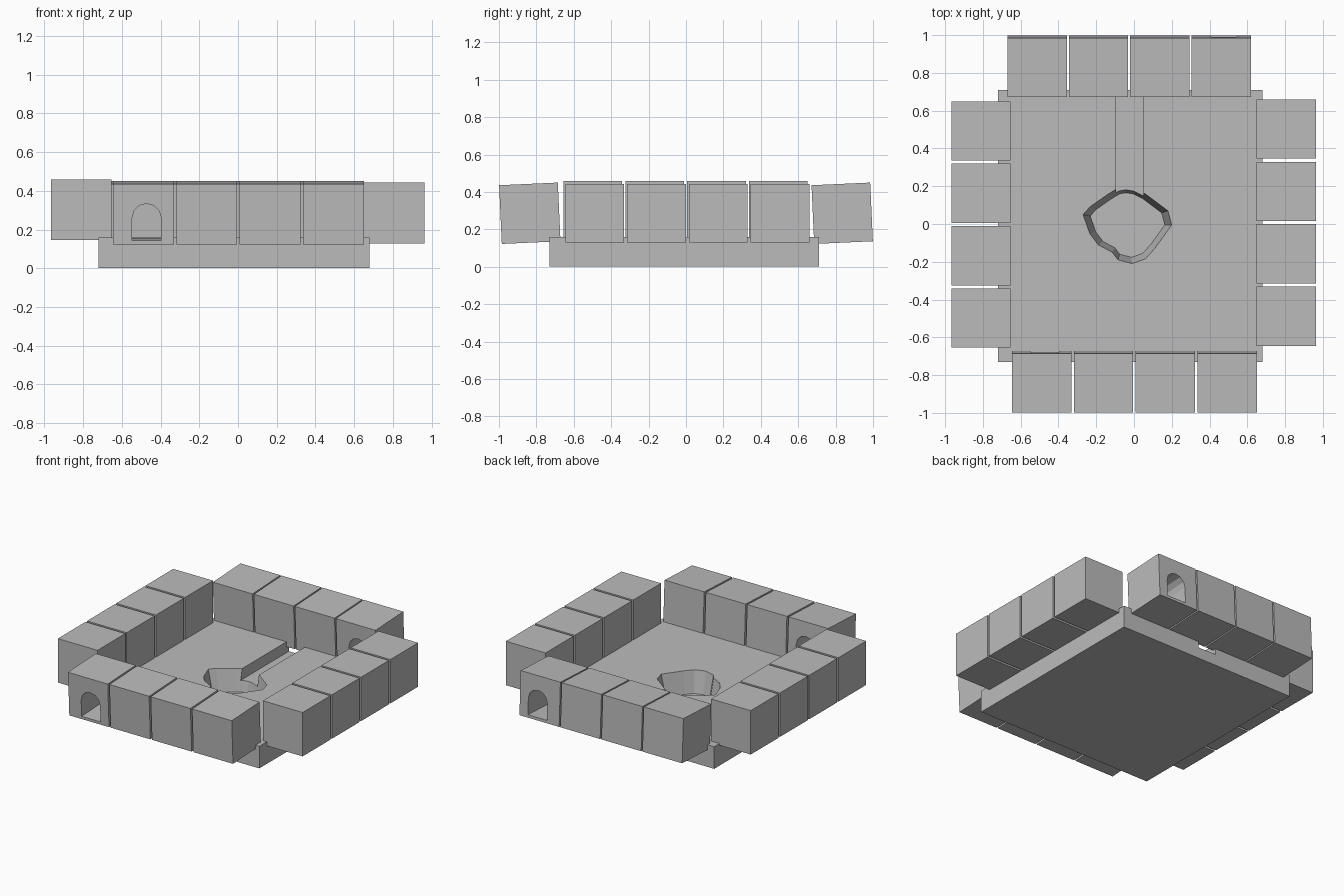
import bpy, bmesh, math
from mathutils import Matrix, Vector

cube = bpy.data.objects.get("Cube")
if cube:
    bpy.data.objects.remove(cube)

stone = bpy.data.materials.new("grey stone")
stone.use_nodes = True
GREY = (0.5, 0.5, 0.5, 1)
stone.diffuse_color = GREY
stone.node_tree.nodes["Principled BSDF"].inputs["Base Color"].default_value = GREY


def finish(name, bm):
    bmesh.ops.recalc_face_normals(bm, faces=bm.faces)
    mesh = bpy.data.meshes.new(name)
    bm.to_mesh(mesh)
    bm.free()
    mesh.materials.append(stone)
    ob = bpy.data.objects.new(name, mesh)
    bpy.context.scene.collection.objects.link(ob)
    return ob


def box(name, lo, hi):
    lo, hi = Vector(lo), Vector(hi)
    bm = bmesh.new()
    bmesh.ops.create_cube(bm, size=1, matrix=Matrix.Translation((lo + hi) / 2) @ Matrix.Diagonal((*(hi - lo), 1)))
    return finish(name, bm)


def loft(name, ring_a, ring_b):
    bm = bmesh.new()
    a = [bm.verts.new(p) for p in ring_a]
    b = [bm.verts.new(p) for p in ring_b]
    bm.faces.new(a)
    bm.faces.new(b)
    for i in range(len(a)):
        j = (i + 1) % len(a)
        bm.faces.new((a[i], a[j], b[j], b[i]))
    return finish(name, bm)


def cut(ob, cutter):
    mod = ob.modifiers.new("cut", 'BOOLEAN')
    mod.operation, mod.solver, mod.object = 'DIFFERENCE', 'EXACT', cutter
    bpy.context.view_layer.update()
    result = bpy.data.meshes.new_from_object(ob.evaluated_get(bpy.context.evaluated_depsgraph_get()))
    ob.modifiers.clear()
    ob.data = result
    bpy.data.objects.remove(cutter)


# Base slab with a tapered pit and a drain channel to the back
BASE_TOP = 0.158
base = box("base_slab", (-0.72, -0.73, 0), (0.68, 0.71, BASE_TOP))
rim = [(-.045, .197), (0, .19), (.06, .16), (.18, .07), (.2, -.005), (.11, -.13),
       (.06, -.185), (-.01, -.21), (-.085, -.19), (-.115, -.15), (-.19, -.11),
       (-.235, -.05), (-.27, .05), (-.235, .09), (-.135, .16), (-.085, .19)]
cx, cy, taper = -0.03, 0, 0.84
pit_top = [(x, y, BASE_TOP + 0.002) for x, y in rim]
pit_low = [(cx + (x - cx) * taper, cy + (y - cy) * taper, 0.003) for x, y in rim]
cut(base, loft("pit_cutter", pit_top, pit_low))
cut(base, box("channel_cutter", (-0.095, 0.05, 0.08), (0.05, 0.8, 0.3)))

# Leave the pit without a floor above the underside
bm = bmesh.new()
bm.from_mesh(base.data)
floor = [f for f in bm.faces if f.normal.z > 0.9 and f.calc_center_median().z < 0.01]
bmesh.ops.delete(bm, geom=floor, context='FACES')
bm.to_mesh(base.data)
bm.free()

# Wall blocks
SIZE = 0.314


def block(name, center, tilt=0, door_x=None):
    h = SIZE / 2
    ob = box(name, (-h, -h, -h), (h, h, h))
    if door_x is not None:
        r = 0.075
        arch = [(-r, -0.137), (r, -0.137)]
        arch += [(r * math.cos(a), -0.02 + r * math.sin(a))
                 for a in (math.pi * i / 6 for i in range(7))]
        ends = [[(door_x + x, y, z) for x, z in arch] for y in (-0.3, 0.3)]
        cut(ob, loft("door_cutter", *ends))
    ob.data.transform(Matrix.Translation(center) @ Matrix.Rotation(math.radians(tilt), 4, 'X'))


PITCH = 0.327
for i in range(4):
    step = i * PITCH
    block(f"front_block_{i + 1}", (-0.488 + step, -0.835, 0.286), 2.6, 0.016 if i == 0 else None)
    block(f"back_block_{i + 1}", (-0.512 + step * 0.992, 0.835, 0.286), 2.6, 0.016 if i == 3 else None)
    block(f"right_block_{i + 1}", (-0.81, -0.498 + step * 1.01, 0.302))
    block(f"left_block_{i + 1}", (0.806, -0.488 + step * 1.01, 0.286))
